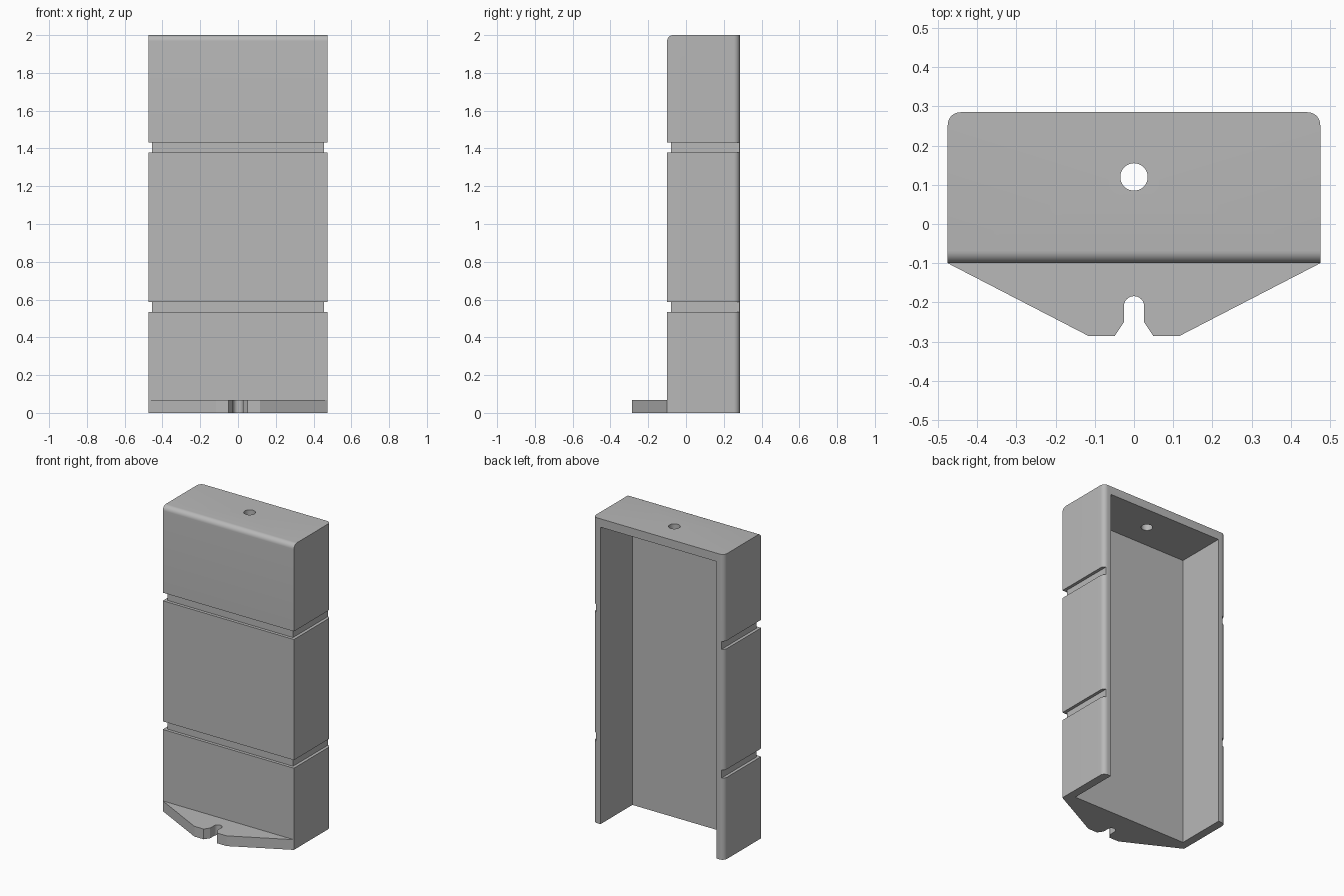
import bpy, bmesh, math

if "Cube" in bpy.data.objects:
    bpy.data.objects.remove(bpy.data.objects["Cube"], do_unlink=True)

HALF_W, FRONT, BACK, HEIGHT = 0.475, -0.10, 0.285, 2.0
WALL, GROOVE = 0.055, 0.02

grey = bpy.data.materials.new("plain grey")
grey.use_nodes = True
colour = (0.48, 0.48, 0.48, 1)
grey.diffuse_color = colour
grey.node_tree.nodes["Principled BSDF"].inputs["Base Color"].default_value = colour


def prism(name, outline, z0, z1, bevel_rule=None, radius=0.0):
    """Extrude a plan outline upward, rounding the edges picked by a rule."""
    bm = bmesh.new()
    base = bm.faces.new([bm.verts.new((x, y, z0)) for x, y in outline])
    out = bmesh.ops.extrude_face_region(bm, geom=[base])
    top = [v for v in out["geom"] if isinstance(v, bmesh.types.BMVert)]
    bmesh.ops.translate(bm, verts=top, vec=(0, 0, z1 - z0))
    bmesh.ops.recalc_face_normals(bm, faces=bm.faces)
    if bevel_rule:
        edges = [e for e in bm.edges if bevel_rule(e.verts[0].co, e.verts[1].co)]
        bmesh.ops.bevel(bm, geom=edges, offset=radius, segments=8,
                        profile=0.5, affect='EDGES')
    mesh = bpy.data.meshes.new(name)
    bm.to_mesh(mesh)
    bm.free()
    mesh.materials.append(grey)
    obj = bpy.data.objects.new(name, mesh)
    bpy.context.collection.objects.link(obj)
    return obj


def rectangle(half, y0, y1):
    return [(-half, y0), (half, y0), (half, y1), (-half, y1)]


def cut(target, cutter):
    """Subtract the cutter from the target, then discard it."""
    cutter.hide_render = True
    bpy.context.view_layer.objects.active = target
    mod = target.modifiers.new("cut", 'BOOLEAN')
    mod.operation, mod.solver, mod.object = 'DIFFERENCE', 'EXACT', cutter
    bpy.ops.object.modifier_apply(modifier=mod.name)
    bpy.data.objects.remove(cutter, do_unlink=True)


def smooth(obj):
    bpy.ops.object.select_all(action='DESELECT')
    obj.select_set(True)
    bpy.context.view_layer.objects.active = obj
    bpy.ops.object.shade_smooth_by_angle(angle=math.radians(25))


def rounded(a, b):
    """Top front edge and the two upright back edges."""
    top_front = all(v.z > HEIGHT - 0.01 and v.y < FRONT + 0.01 for v in (a, b))
    back_upright = a.y > BACK - 0.01 and b.y > BACK - 0.01 and abs(a.z - b.z) > 1
    return top_front or back_upright


# Cover shell, open at the back and the bottom
shell = prism("cover_shell", rectangle(HALF_W, FRONT, BACK), 0, HEIGHT, rounded, 0.032)
cut(shell, prism("cavity_cutter", rectangle(HALF_W - WALL, FRONT + WALL, BACK + 0.2),
                 -0.2, HEIGHT - WALL))

# Round hole through the top
circle = [(0.035 * math.cos(i * math.tau / 32), 0.12 + 0.035 * math.sin(i * math.tau / 32))
          for i in range(32)]
cut(shell, prism("hole_cutter", circle, HEIGHT - 0.2, HEIGHT + 0.1))

# Two strap grooves around the sides and front
inner, outer = HALF_W - GROOVE, HALF_W + 0.1
u_shape = [(-outer, BACK + 0.1), (-outer, FRONT - 0.1), (outer, FRONT - 0.1),
           (outer, BACK + 0.1), (inner, BACK + 0.1), (inner, FRONT + GROOVE),
           (-inner, FRONT + GROOVE), (-inner, BACK + 0.1)]
for z in (0.535, 1.378):
    cut(shell, prism("groove_cutter", u_shape, z, z + 0.053))
smooth(shell)

# Tapered foot tab with a flared, round-ended slot
slot = 0.026
half = [(HALF_W, FRONT), (0.117, -0.285), (0.049, -0.285), (slot, -0.251)]
arc = [(slot * math.cos(i * math.pi / 12), -0.21 + slot * math.sin(i * math.pi / 12))
       for i in range(13)]
outline = half + arc + [(-x, y) for x, y in reversed(half)]
foot = prism("foot_tab", outline, 0, 0.067)
smooth(foot)
